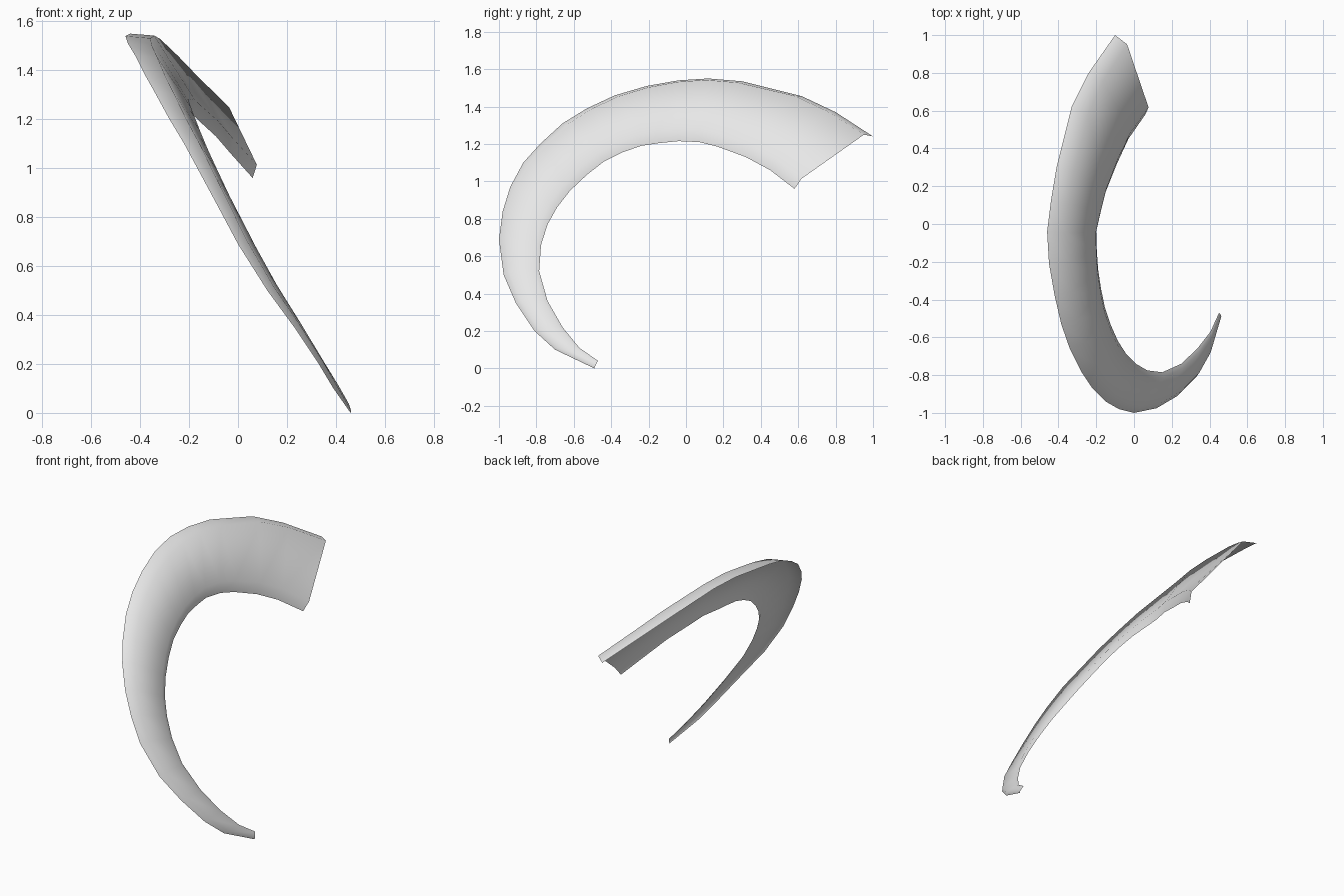
import bpy, bmesh
from mathutils import Vector

if "Cube" in bpy.data.objects:
    bpy.data.objects.remove(bpy.data.objects["Cube"])

# Outer and inner lip of the curved, tapering shell, from wide end to tip
OUTER = [(-.10, 1.0, 1.24), (-.24, .80, 1.37), (-.33, .62, 1.455), (-.41, .30, 1.535),
         (-.44, .12, 1.55), (-.46, -.04, 1.54), (-.45, -.21, 1.51), (-.42, -.38, 1.46),
         (-.385, -.53, 1.39), (-.34, -.66, 1.31), (-.28, -.78, 1.20), (-.22, -.87, 1.10),
         (-.15, -.94, .97), (-.08, -.98, .84), (0, -1.0, .69), (.12, -.975, .50),
         (.23, -.91, .35), (.33, -.81, .20), (.39, -.70, .10), (.46, -.49, 0)]
INNER = [(.06, .58, .96), (-.03, .45, 1.06), (-.09, .32, 1.13), (-.15, .17, 1.185),
         (-.175, .07, 1.21), (-.20, -.04, 1.215), (-.197, -.14, 1.205), (-.19, -.24, 1.19),
         (-.175, -.34, 1.155), (-.155, -.44, 1.105), (-.125, -.53, 1.035), (-.085, -.62, .95),
         (-.04, -.69, .86), (.01, -.74, .77), (.07, -.775, .66), (.15, -.785, .52),
         (.25, -.74, .36), (.335, -.66, .22), (.405, -.57, .11), (.45, -.47, .04)]
outer = [Vector(p) for p in OUTER]
inner = [Vector(p) for p in INNER]
mid = [(a + b) / 2 for a, b in zip(outer, inner)]
last = len(mid) - 1

bm = bmesh.new()
rows = []
for i, (a, b) in enumerate(zip(outer, inner)):
    # Shallow gutter section: lip, crest, crest, lip
    u = b - a
    w = u.length
    n = u.cross(mid[min(i + 1, last)] - mid[max(i - 1, 0)]).normalized()
    if n.x < 0:
        n = -n
    k = min(i / 5, 1)                      # the section rounds up away from the wide end
    fade = 1 - .4 * max(0, (i - 5) / (last - 5))
    crest = a + u * (.10 + .07 * k) + n * w * (.115 + .065 * k) * fade
    brow = a + u * (.90 - .03 * k) + n * w * (.08 + .02 * k) * fade
    rows.append([bm.verts.new(p) for p in (a, crest, brow, b)])
for r, s in zip(rows, rows[1:]):
    for j in range(3):
        bm.faces.new((r[j], s[j], s[j + 1], r[j + 1]))

# Outside of the shell faces right and up
bm.normal_update()
if sum(f.normal.x * f.calc_area() for f in bm.faces) < 0:
    bmesh.ops.reverse_faces(bm, faces=bm.faces)
for f in bm.faces:
    f.smooth = True

mesh = bpy.data.meshes.new("curved_shell")
bm.to_mesh(mesh)
bm.free()
mat = bpy.data.materials.new("light grey")
mat.diffuse_color = (.8, .8, .8, 1)
mat.use_nodes = True
mat.node_tree.nodes["Principled BSDF"].inputs["Base Color"].default_value = mat.diffuse_color
mesh.materials.append(mat)
obj = bpy.data.objects.new("curved_shell", mesh)
bpy.context.collection.objects.link(obj)
